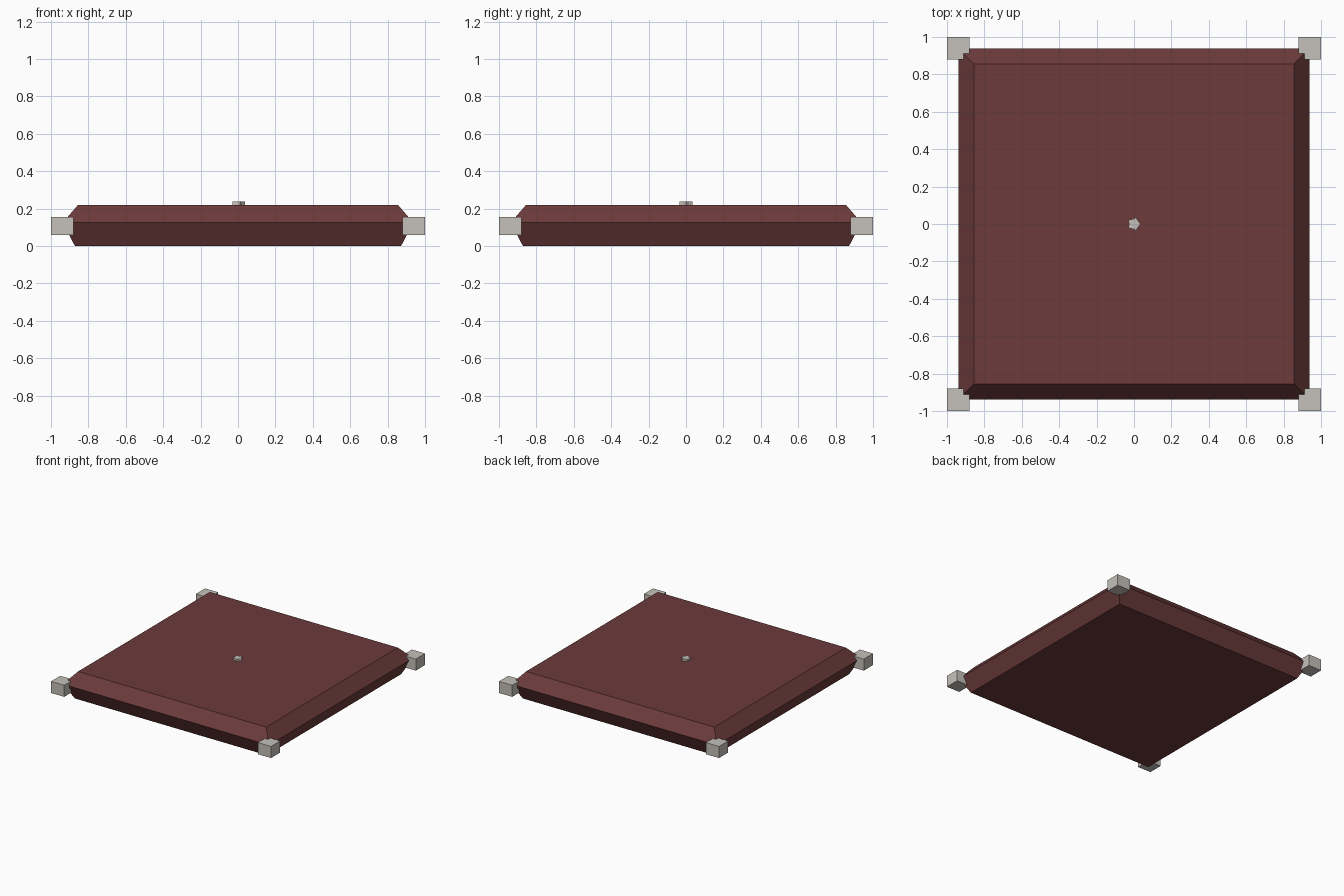
import bpy, bmesh, math

if "Cube" in bpy.data.objects:
    bpy.data.objects.remove(bpy.data.objects["Cube"])


def material(name, rgb):
    m = bpy.data.materials.new(name)
    m.diffuse_color = (*rgb, 1)
    m.use_nodes = True
    m.node_tree.nodes["Principled BSDF"].inputs["Base Color"].default_value = m.diffuse_color
    return m


maroon = material("maroon_fabric", (0.15, 0.043, 0.043))
silver = material("pale_grey", (0.56, 0.53, 0.49))


def loft(name, rings, mat):
    """Closed solid through a stack of matching point rings."""
    bm = bmesh.new()
    loops = [[bm.verts.new(p) for p in ring] for ring in rings]
    n = len(loops[0])
    for a, b in zip(loops, loops[1:]):
        for i in range(n):
            j = (i + 1) % n
            bm.faces.new((a[i], a[j], b[j], b[i]))
    bm.faces.new(loops[0][::-1])
    bm.faces.new(loops[-1])
    bmesh.ops.recalc_face_normals(bm, faces=bm.faces)
    mesh = bpy.data.meshes.new(name)
    bm.to_mesh(mesh)
    bm.free()
    mesh.materials.append(mat)
    ob = bpy.data.objects.new(name, mesh)
    bpy.context.collection.objects.link(ob)
    return ob


def square(h, z, cx=0, cy=0):
    return [(cx + sx * h, cy + sy * h, z)
            for sx, sy in ((-1, -1), (1, -1), (1, 1), (-1, 1))]


def star(z, points=5, outer=0.037, inner=0.027):
    ring = []
    for i in range(points * 2):
        a = math.pi * i / points
        r = inner if i % 2 else outer
        ring.append((r * math.cos(a), r * math.sin(a), z))
    return ring


# Cushion with chamfered edges meeting at a ridge
loft("cushion", [square(0.872, 0), square(0.937, 0.125), square(0.855, 0.22)], maroon)

# Corner blocks
for sx, sy, label in ((-1, -1, "front_left"), (1, -1, "front_right"),
                      (-1, 1, "back_left"), (1, 1, "back_right")):
    cx, cy = sx * 0.94, sy * 0.94
    loft("corner_block_" + label,
         [square(0.06, 0.06, cx, cy), square(0.06, 0.155, cx, cy)], silver)

# Centre button
loft("button", [star(0.20), star(0.237)], silver)
